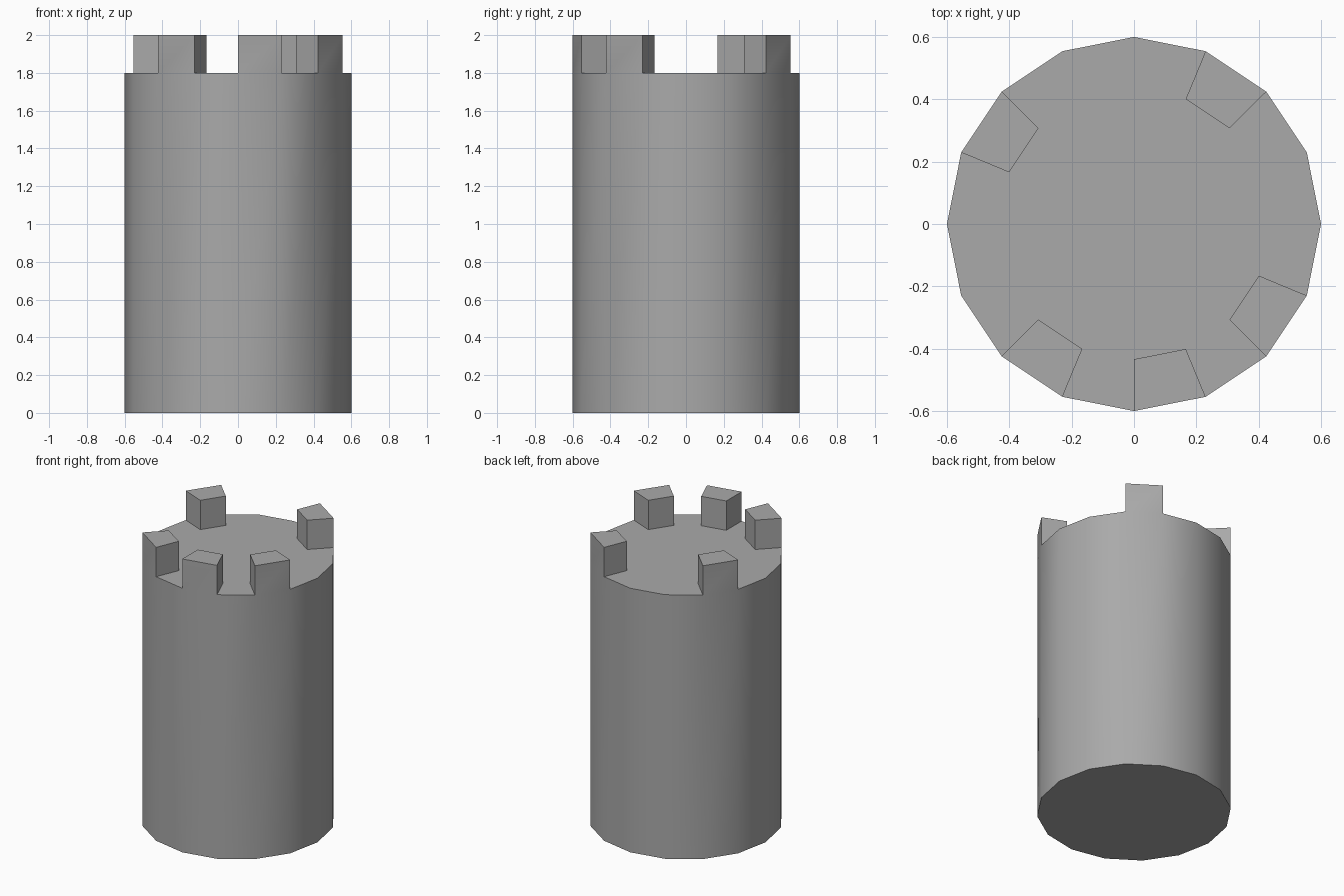
import bpy
import bmesh
from mathutils import Vector

SIDES = 16
RADIUS, INNER_RADIUS = 0.6, 0.434
WALL_TOP, BATTLEMENT_HEIGHT = 1.8, 0.2
BATTLEMENT_SEGMENTS = (2, 6, 10, 12, 14)  # counted counter-clockwise from +x

if "Cube" in bpy.data.objects:
    bpy.data.objects.remove(bpy.data.objects["Cube"], do_unlink=True)

# Stone colour
stone = bpy.data.materials.new("stone_grey")
stone.use_nodes = True
colour = (0.4, 0.4, 0.4, 1.0)
stone.diffuse_color = colour
stone.node_tree.nodes["Principled BSDF"].inputs["Base Color"].default_value = colour


def ring(bm, radius, z):
    """Add a closed ring of vertices, the first one on +x."""
    rim = bmesh.ops.create_circle(bm, segments=SIDES, radius=radius)["verts"]
    for v in rim:
        v.co.z = z
    return sorted(rim, key=lambda v: Vector((1, 0)).angle_signed(v.co.xy) % -6.28318
                  if abs(v.co.y) > 1e-5 else (0 if v.co.x > 0 else -3.14159),
                  reverse=True)


def bridge(bm, low, high):
    """Join two rings with quads and return them in segment order."""
    return [bm.faces.new((low[i], low[(i + 1) % SIDES],
                          high[(i + 1) % SIDES], high[i])) for i in range(SIDES)]


# Tower body: wall, floor, flat roof with an outer walkway ring
bm = bmesh.new()
base = ring(bm, RADIUS, 0)
top = ring(bm, RADIUS, WALL_TOP)
inner = ring(bm, INNER_RADIUS, WALL_TOP)
if base[1].co.y < 0:
    base, top, inner = ([r[0]] + r[:0:-1] for r in (base, top, inner))
bm.faces.new(base[::-1])
bridge(bm, base, top)
walkway = bridge(bm, top, inner)
bm.faces.new(inner)

# Battlements raised from single walkway segments
raised = [walkway[i] for i in BATTLEMENT_SEGMENTS]
for face in raised:
    caps = bmesh.ops.extrude_face_region(bm, geom=[face])["geom"]
    verts = [g for g in caps if isinstance(g, bmesh.types.BMVert)]
    bmesh.ops.translate(bm, verts=verts, vec=(0, 0, BATTLEMENT_HEIGHT))
    if face.is_valid:
        bm.faces.remove(face)
bmesh.ops.recalc_face_normals(bm, faces=bm.faces[:])

mesh = bpy.data.meshes.new("tower")
bm.to_mesh(mesh)
bm.free()
mesh.materials.append(stone)
tower = bpy.data.objects.new("tower", mesh)
bpy.context.collection.objects.link(tower)

# Smooth wall with crisp rims
bpy.ops.object.select_all(action="DESELECT")
tower.select_set(True)
bpy.context.view_layer.objects.active = tower
bpy.ops.object.shade_smooth_by_angle(angle=0.6)
